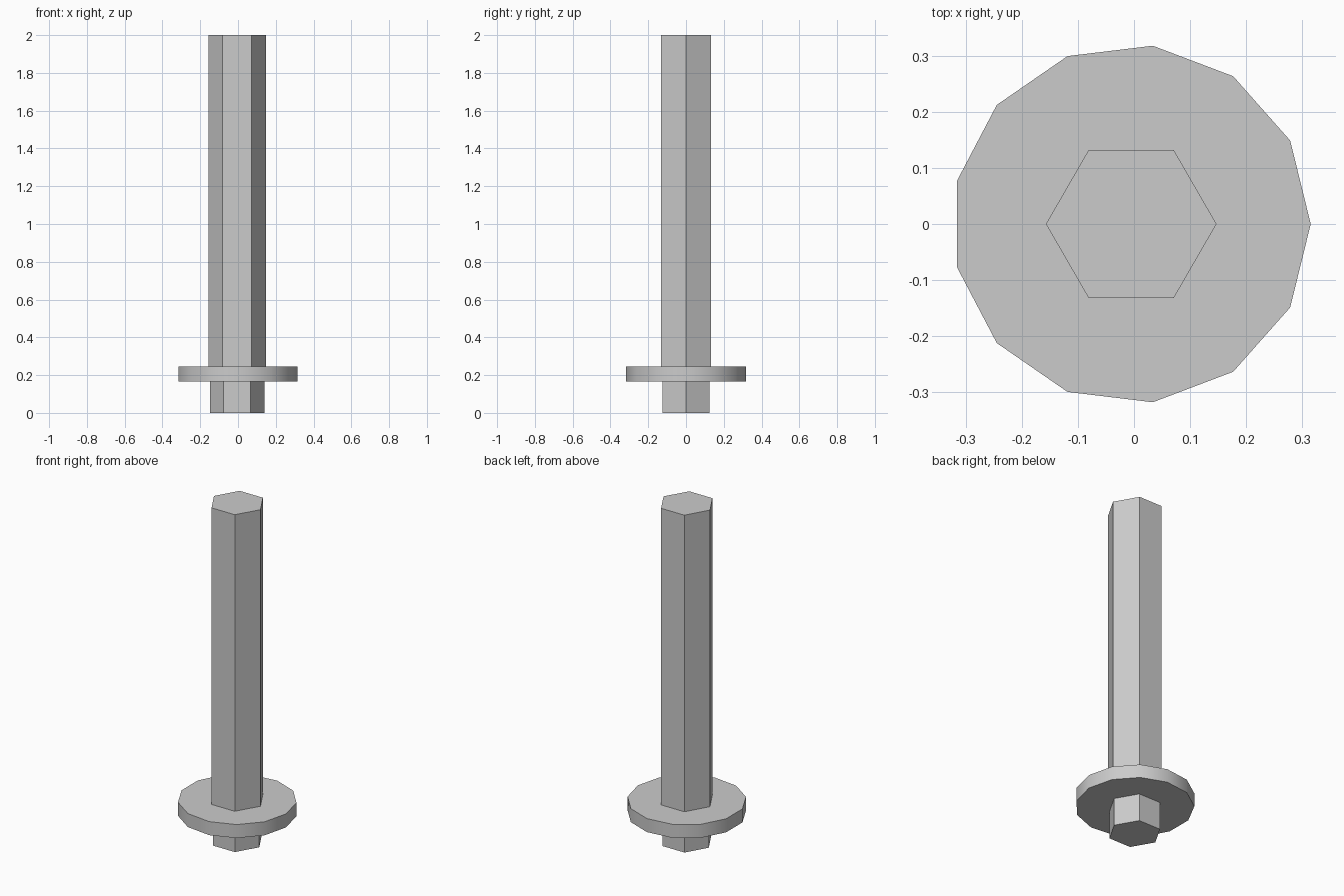
import bpy
import math

default_cube = bpy.data.objects.get("Cube")
if default_cube:
    bpy.data.objects.remove(default_cube, do_unlink=True)

# Single plain grey
grey = bpy.data.materials.new("plain grey")
grey.use_nodes = True
colour = (0.6, 0.6, 0.6, 1)
grey.diffuse_color = colour
grey.node_tree.nodes["Principled BSDF"].inputs["Base Color"].default_value = colour

AXIS_X = -0.005  # shared axis, offset so the odd-sided collar is centred


def prism(name, sides, radius, bottom, top):
    """Upright prism with its first corner pointing along +x."""
    bpy.ops.mesh.primitive_cylinder_add(
        vertices=sides, radius=radius, depth=top - bottom,
        location=(AXIS_X, 0, (bottom + top) / 2),
        rotation=(0, 0, -math.pi / 2))
    part = bpy.context.object
    part.name = name
    part.data.materials.append(grey)
    return part


# Long hexagonal shaft, round collar and short hexagonal end
prism("shaft", 6, 0.152, 0.24, 2)
collar = prism("collar", 13, 0.32, 0.165, 0.245)
prism("lower_end", 6, 0.144, 0, 0.17)

# Smooth collar rim with sharp cap edges
bpy.ops.object.select_all(action="DESELECT")
collar.select_set(True)
bpy.context.view_layer.objects.active = collar
bpy.ops.object.shade_smooth_by_angle(angle=math.radians(40))
